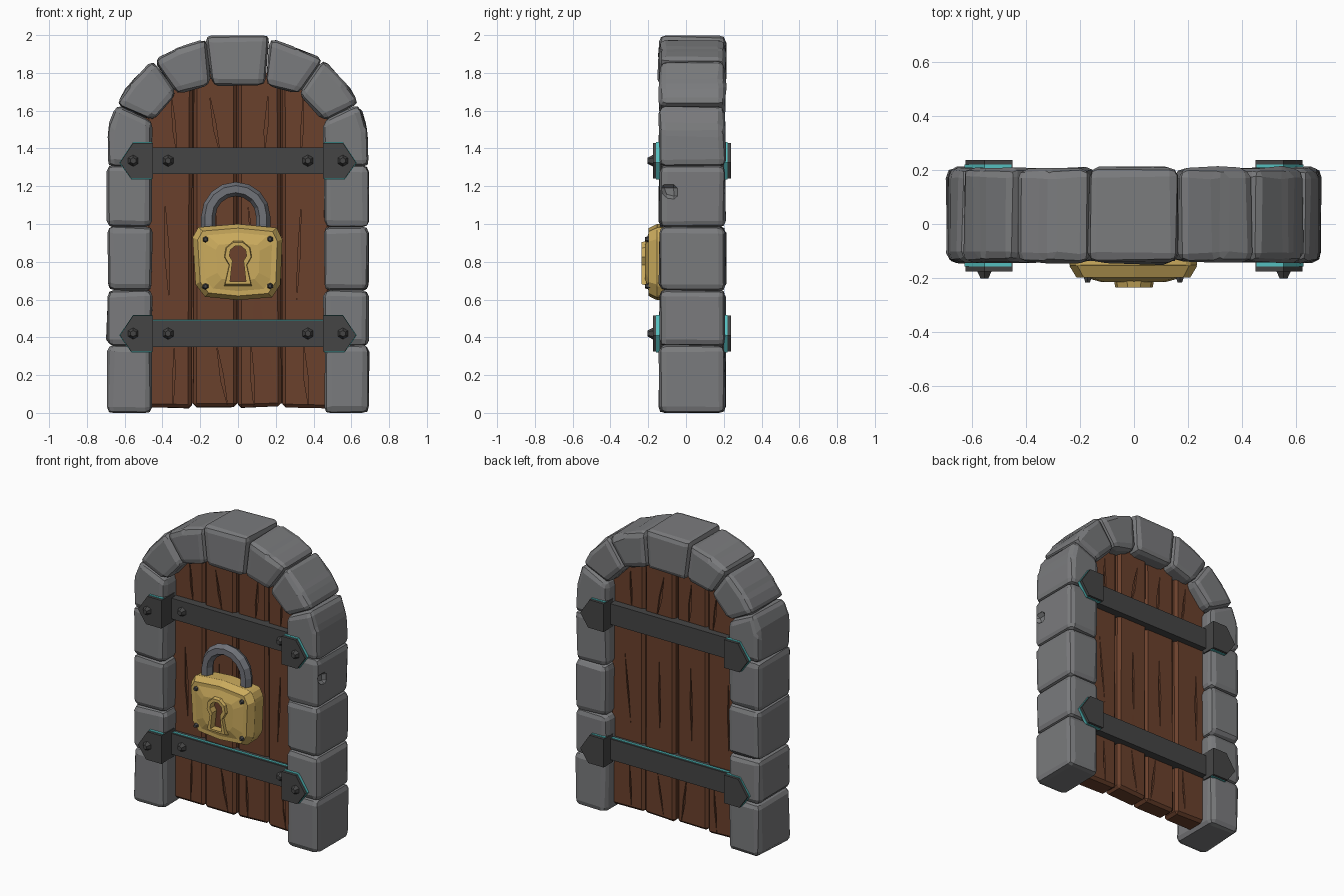
import bpy, bmesh, math, random
from mathutils import Vector

if "Cube" in bpy.data.objects:
    bpy.data.objects.remove(bpy.data.objects["Cube"])
random.seed(4)

def material(name, rgb):
    m = bpy.data.materials.new(name)
    m.diffuse_color = (*rgb, 1)
    m.use_nodes = True
    m.node_tree.nodes["Principled BSDF"].inputs["Base Color"].default_value = m.diffuse_color
    return m

STONE = material("grey stone", (0.195, 0.198, 0.205))
WOOD = material("brown wood", (0.145, 0.052, 0.025))
IRON = material("dark iron", (0.06, 0.06, 0.06))
GOLD = material("gold", (0.60, 0.41, 0.11))
STEEL = material("blue grey steel", (0.16, 0.168, 0.19))
CYAN = material("cyan trim", (0.09, 0.52, 0.52))

def finish(bm, name, mat):
    bmesh.ops.recalc_face_normals(bm, faces=bm.faces[:])
    me = bpy.data.meshes.new(name)
    bm.to_mesh(me)
    bm.free()
    me.materials.append(mat)
    ob = bpy.data.objects.new(name, me)
    bpy.context.collection.objects.link(ob)
    return ob

def prism(name, pts, y0, y1, mat, bevel=0, seg=1, jitter=0, taper=1.0, chisel=0):
    """Outline in x,z extruded from y0 (front) to y1 (back); taper shrinks the front."""
    bm = bmesh.new()
    cx = sum(p[0] for p in pts) / len(pts)
    cz = sum(p[1] for p in pts) / len(pts)
    a = [bm.verts.new((cx + (x - cx) * taper, y0, cz + (z - cz) * taper)) for x, z in pts]
    b = [bm.verts.new((x, y1, z)) for x, z in pts]
    bm.faces.new(a)
    bm.faces.new(b[::-1])
    n = len(pts)
    for i in range(n):
        bm.faces.new((a[i], b[i], b[(i + 1) % n], a[(i + 1) % n]))
    for v in bm.verts:
        v.co += Vector([random.uniform(-jitter, jitter) for _ in range(3)])
    bmesh.ops.recalc_face_normals(bm, faces=bm.faces[:])
    if bevel:
        bmesh.ops.bevel(bm, geom=bm.edges[:], offset=bevel, segments=seg,
                        profile=0.5, affect='EDGES', clamp_overlap=True)
    for v in bm.verts:
        v.co += Vector([random.uniform(-chisel, chisel) for _ in range(3)])
        v.co.z = min(max(v.co.z, 0), 2)
    return finish(bm, name, mat)

def stone(name, pts, grow=0):
    return prism(name, pts, -0.142 - grow, 0.207 + grow, STONE, 0.036, 2, 0.004, 1, 0.004)

def cut(ob, cutter):
    m = ob.modifiers.new("cut", 'BOOLEAN')
    m.operation, m.solver, m.object = 'DIFFERENCE', 'EXACT', cutter
    bpy.context.view_layer.objects.active = ob
    bpy.ops.object.modifier_apply(modifier=m.name)
    bpy.data.objects.remove(cutter)

def mirror(pts, s):
    return [(x * s, z) for x, z in pts]

def rect(x0, x1, z0, z1):
    return [(x0, z0), (x1, z0), (x1, z1), (x0, z1)]

# Stone frame: side columns, arch stones and keystone
levels = [0, 0.357, 0.65, 0.985, 1.31]
arch = [
    [(0.455, 1.305), (0.69, 1.305), (0.688, 1.50), (0.645, 1.635), (0.455, 1.545)],
    [(0.455, 1.545), (0.645, 1.635), (0.575, 1.745), (0.45, 1.87), (0.322, 1.69)],
    [(0.322, 1.69), (0.45, 1.87), (0.32, 1.93), (0.168, 1.98), (0.145, 1.738)],
]
for s, side in ((-1, "left"), (1, "right")):
    for i in range(4):
        st = stone(f"{side}_column_stone_{i+1}",
                   mirror(rect(0.455, 0.692, levels[i] - 0.003, levels[i+1] + 0.003), s))
        if s == 1 and i == 3:   # chipped dent in one stone
            cut(st, prism("chip", rect(0.66, 0.75, 1.13, 1.20), -0.13, -0.04, STONE, 0.02, 1, 0.015))
    for i, p in enumerate(arch):
        stone(f"{side}_arch_stone_{i+1}", mirror(p, s))
stone("keystone", [(-0.14, 1.733), (0.143, 1.733), (0.172, 2.0), (-0.172, 2.0)], 0.005)

# Wooden planks with carved cracks, and a core board closing the joints
P0, P1 = -0.02, 0.118
planks = [
    [(-0.49, 0.03), (-0.245, 0.025), (-0.24, 1.79), (-0.35, 1.74), (-0.49, 1.60)],
    [(-0.24, 0.03), (-0.005, 0.03), (-0.005, 1.80), (-0.235, 1.80)],
    [(0.0, 0.025), (0.23, 0.035), (0.225, 1.80), (0.0, 1.80)],
    [(0.235, 0.03), (0.49, 0.025), (0.49, 1.60), (0.35, 1.74), (0.23, 1.79)],
]
prism("plank_core", [(-0.47, 0.05), (0.47, 0.05), (0.47, 1.6), (0.33, 1.76), (-0.33, 1.76), (-0.47, 1.6)],
      0.02, 0.08, WOOD)
for i, p in enumerate(planks):
    off = (0.005, -0.008, 0.006, -0.004)[i]
    ob = prism(f"plank_{i+1}", p, P0 + off, P1 + off, WOOD, 0.018, 1, 0.003)
    x0 = -0.345 + 0.235 * i
    for z, h in ((0.2, 0.16), (0.85, 0.25), (1.53, 0.15)):
        for y in (P0 + off, P1 + off):
            x = x0 + random.uniform(-0.06, 0.06)
            t = random.uniform(-0.03, 0.03)
            w = random.uniform(0.006, 0.011)
            cut(ob, prism("crack", [(x - t, z - h), (x + w, z), (x + t, z + h), (x - w, z - 0.03)],
                          y - 0.012, y + 0.012, WOOD))

# Iron straps with pointed end brackets, front and back, and cyan trim
def bolt(name, x, y, z, r, h, mat):
    bm = bmesh.new()
    bmesh.ops.create_cone(bm, cap_ends=True, segments=6, radius1=r, radius2=r * 0.5, depth=h)
    for v in bm.verts:
        v.co = Vector((x + v.co.x, y - v.co.z, z + v.co.y))
    return finish(bm, name, mat)

def bracket_outline(c, g):
    return [(0.45 + g, c - 0.095 - g), (0.565, c - 0.095 - g), (0.625 + g, c - 0.01),
            (0.555, c + 0.095 + g), (0.45 + g, c + 0.095 + g)]

for level, c in (("upper", 1.335), ("lower", 0.42)):
    for face, o, i0, i1 in (("front", -0.176, -0.068, 0.0), ("back", 0.238, 0.165, 0.09)):
        d = 1 if face == "front" else -1
        tag = f"{face}_{level}"
        prism(f"{tag}_strap", rect(-0.47, 0.47, c - 0.07, c + 0.07), *sorted((i0, i1)), IRON)
        if level == "lower":
            prism(f"{tag}_strap_trim", rect(-0.45, 0.45, c + 0.06, c + 0.074),
                  *sorted((i0 + d * 0.012, i0 + d * 0.03)), CYAN)
        for s, side in ((-1, "left"), (1, "right")):
            prism(f"{tag}_{side}_bracket", mirror(bracket_outline(c, 0), s),
                  *sorted((o, o + d * 0.045)), IRON)
            prism(f"{tag}_{side}_bracket_trim", mirror(bracket_outline(c, 0.004), s),
                  *sorted((o + d * 0.018, o + d * 0.036)), CYAN)
            # leg that steps down from the bracket to the strap
            prism(f"{tag}_{side}_bracket_leg", mirror(rect(0.45, 0.49, c - 0.095, c + 0.095), s),
                  *sorted((o + d * 0.02, i0 + d * 0.03)), IRON)
            if d == 1:
                bolt(f"{level}_{side}_outer_bolt", s * 0.555, o - 0.012, c, 0.032, 0.03, IRON)
                bolt(f"{level}_{side}_inner_bolt", s * 0.37, i0 - 0.014, c, 0.032, 0.03, IRON)

# Padlock body with a front that bulges in two steps
body = [(-0.225, 0.68), (-0.175, 0.615), (0, 0.597), (0.18, 0.612), (0.225, 0.68),
        (0.235, 0.92), (0.205, 0.98), (0, 1.0), (-0.21, 0.983), (-0.24, 0.93)]
prism("padlock_body", body, -0.165, -0.05, GOLD, 0.012)
prism("padlock_mount", rect(-0.16, 0.16, 0.66, 0.94), -0.06, 0.0, GOLD)
front = prism("padlock_front", body, -0.198, -0.155, GOLD, 0, 1, 0, 0.89)
bulge = prism("padlock_bulge", [(x * 0.89, 0.805 + (z - 0.805) * 0.89) for x, z in body],
              -0.216, -0.19, GOLD, 0, 1, 0, 0.55)

# Keyhole: raised rim, cut opening and brown inside
def keyhole(r, w, bottom):
    arc = [(r * math.sin(a), 0.84 + r * math.cos(a))
           for a in (math.radians(-140 + 280 * k / 7) for k in range(8))]
    return arc + [(w, bottom), (-w, bottom)]

rim = prism("keyhole_rim", keyhole(0.078, 0.075, 0.668), -0.236, -0.195, GOLD, 0, 1, 0, 0.9)
for ob in (rim, front, bulge):
    cut(ob, prism("keyhole_cutter", keyhole(0.046, 0.042, 0.695), -0.3, -0.182, WOOD))
prism("keyhole_inside", keyhole(0.046, 0.042, 0.695), -0.187, -0.178, WOOD)

# Corner rivets
for n, (x, z) in enumerate(((-0.172, 0.918), (0.17, 0.92), (-0.172, 0.67), (0.17, 0.672))):
    bolt(f"padlock_rivet_{n+1}", x, -0.203, z, 0.02, 0.028, IRON)

# Shackle: six sided bar swept along an arch
bm = bmesh.new()
path = [(-0.145, 0.97, math.pi)] + [
    (-0.145 * math.cos(math.pi * k / 8), 1.04 + 0.145 * math.sin(math.pi * k / 8), math.pi - math.pi * k / 8)
    for k in range(9)] + [(0.145, 0.97, 0)]
rings = []
for x, z, a in path:
    ring = []
    for k in range(6):
        t = math.pi / 3 * k
        r = 0.038 * math.cos(t)
        ring.append(bm.verts.new((x - 0.012 + r * math.cos(a), -0.1 + 0.042 * math.sin(t), z + r * math.sin(a))))
    rings.append(ring)
for p, q in zip(rings, rings[1:]):
    for k in range(6):
        bm.faces.new((p[k], p[(k + 1) % 6], q[(k + 1) % 6], q[k]))
bm.faces.new(rings[0])
bm.faces.new(rings[-1][::-1])
finish(bm, "padlock_shackle", STEEL)
